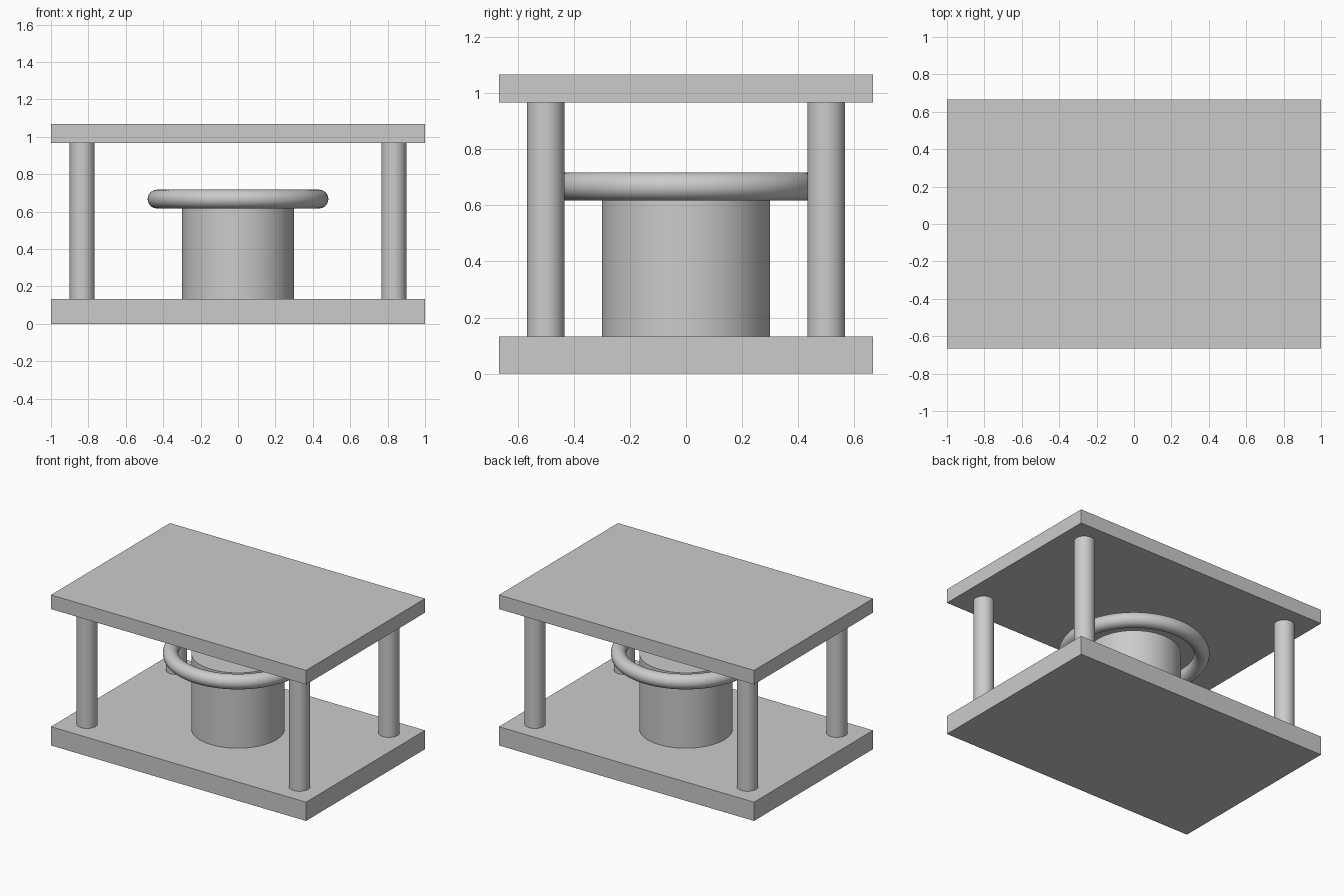
import bpy

# Remove the default cube
cube = bpy.data.objects.get("Cube")
if cube:
    bpy.data.objects.remove(cube, do_unlink=True)

# Single plain grey
grey = bpy.data.materials.new("plain_grey")
grey.use_nodes = True
colour = (0.6, 0.6, 0.6, 1.0)
grey.diffuse_color = colour
grey.node_tree.nodes["Principled BSDF"].inputs["Base Color"].default_value = colour


def finish(name, smooth=False):
    obj = bpy.context.object
    obj.name = name
    obj.data.materials.append(grey)
    if smooth:
        bpy.ops.object.shade_smooth_by_angle()
    return obj


def plate(name, bottom, top):
    bpy.ops.mesh.primitive_cube_add(size=1, location=(0, 0, (bottom + top) / 2))
    obj = finish(name)
    obj.scale = (2, 1.333, top - bottom)


def column(name, x, y, radius, bottom, top):
    bpy.ops.mesh.primitive_cylinder_add(
        vertices=64, radius=radius, depth=top - bottom,
        location=(x, y, (bottom + top) / 2))
    finish(name, smooth=True)


BASE_TOP, ROOF_BOTTOM, ROOF_TOP = 0.133, 0.967, 1.067

# Base and roof slabs
plate("base_plate", 0, BASE_TOP)
plate("top_plate", ROOF_BOTTOM, ROOF_TOP)

# Corner posts
for side, x in (("left", 0.833), ("right", -0.833)):
    for end, y in (("front", -0.5), ("back", 0.5)):
        column(f"{end}_{side}_post", x, y, 0.067, BASE_TOP, ROOF_BOTTOM)

# Central drum with a ring floating around its top
column("drum", 0, 0, 0.3, BASE_TOP, 0.667)
bpy.ops.mesh.primitive_torus_add(
    major_segments=96, minor_segments=32, major_radius=0.433,
    minor_radius=0.05, location=(0, 0, 0.667))
finish("ring", smooth=True)
